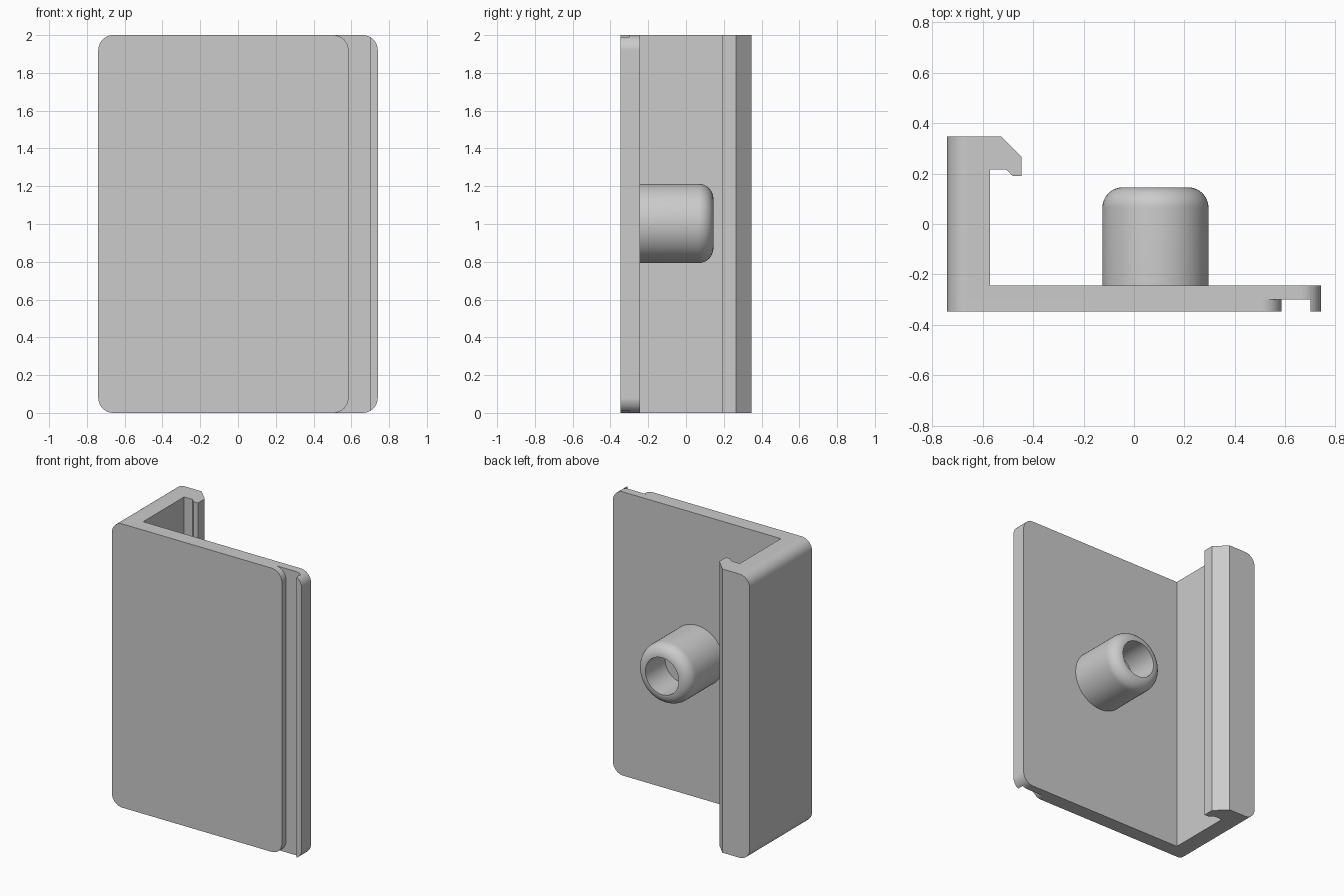
import bpy, bmesh, math
from mathutils import Vector

cube = bpy.data.objects.get("Cube")
if cube:
    bpy.data.objects.remove(cube, do_unlink=True)

grey = bpy.data.materials.new("plain grey")
grey.use_nodes = True
COLOUR = (0.6, 0.6, 0.6, 1)
grey.diffuse_color = COLOUR
grey.node_tree.nodes["Principled BSDF"].inputs["Base Color"].default_value = COLOUR

HALF, DEPTH, HEIGHT, RADIUS = 0.74, 0.347, 2.0, 0.08


def finish(name, bm):
    bmesh.ops.recalc_face_normals(bm, faces=bm.faces)
    mesh = bpy.data.meshes.new(name)
    bm.to_mesh(mesh)
    bm.free()
    mesh.materials.append(grey)
    obj = bpy.data.objects.new(name, mesh)
    bpy.context.collection.objects.link(obj)
    return obj


def smooth(obj):
    bpy.ops.object.select_all(action="DESELECT")
    obj.select_set(True)
    bpy.context.view_layer.objects.active = obj
    bpy.ops.object.shade_smooth_by_angle(angle=math.radians(30))


def prism(name, points, direction):
    """Extrude a closed outline along a direction."""
    bm = bmesh.new()
    face = bm.faces.new([bm.verts.new(p) for p in points])
    new = bmesh.ops.extrude_face_region(bm, geom=[face])["geom"]
    verts = [v for v in new if isinstance(v, bmesh.types.BMVert)]
    bmesh.ops.translate(bm, verts=verts, vec=Vector(direction))
    return finish(name, bm)


def rounded_slab(name, x0, x1, y0, y1):
    """Slab facing the front, with its four corners rounded."""
    points = []
    corners = [(x1, HEIGHT, -1, -1), (x0, HEIGHT, 1, -1), (x0, 0, 1, 1), (x1, 0, -1, 1)]
    for i, (x, z, sx, sz) in enumerate(corners):
        for k in range(13):
            a = math.pi / 2 * (i + k / 12)
            points.append((x + RADIUS * (sx + math.cos(a)), y0,
                           z + RADIUS * (sz + math.sin(a))))
    return prism(name, points, (0, y1 - y0, 0))


# Base plate, side wall, hook and edge lip as one extruded section
section = [(-HALF, -0.30), (0.70, -0.30), (0.70, -DEPTH), (HALF, -DEPTH),
           (HALF, -0.243), (-0.57, -0.243), (-0.57, 0.215), (-0.505, 0.215),
           (-0.48, 0.19), (-0.445, 0.19), (-0.445, 0.265), (-0.527, DEPTH),
           (-HALF, DEPTH)]
body = prism("bracket_body", [(x, y, 0) for x, y in section], (0, 0, HEIGHT))

# Round the outer corners of the whole section
cutter = rounded_slab("corner_cutter", -HALF, HALF, -0.5, 0.5)
cutter.hide_render = True
cutter.hide_viewport = True
trim = body.modifiers.new("round_corners", "BOOLEAN")
trim.operation = "INTERSECT"
trim.solver = "EXACT"
trim.object = cutter
smooth(body)

# Raised front panel
smooth(rounded_slab("front_panel", -HALF, 0.585, -DEPTH, -0.30))

# Hollow peg with a rounded rim, turned around the depth axis
OUTER, HOLE, TIP, FILLET = 0.21, 0.13, 0.145, 0.08
outline = [(OUTER, -0.25)]
for k in range(11):
    a = math.pi / 2 * k / 10
    outline.append((HOLE + FILLET * math.cos(a), TIP + FILLET * (math.sin(a) - 1)))
outline += [(HOLE, TIP - 0.22), (0, TIP - 0.22)]
bm = bmesh.new()
verts = [bm.verts.new((0.085 + r, y, 1.003)) for r, y in outline]
edges = [bm.edges.new(pair) for pair in zip(verts, verts[1:])]
bmesh.ops.spin(bm, geom=verts + edges, cent=(0.085, 0, 1.003), axis=(0, 1, 0),
               angle=math.tau, steps=64, use_duplicate=False)
bmesh.ops.remove_doubles(bm, verts=bm.verts, dist=0.0001)
smooth(finish("peg", bm))
